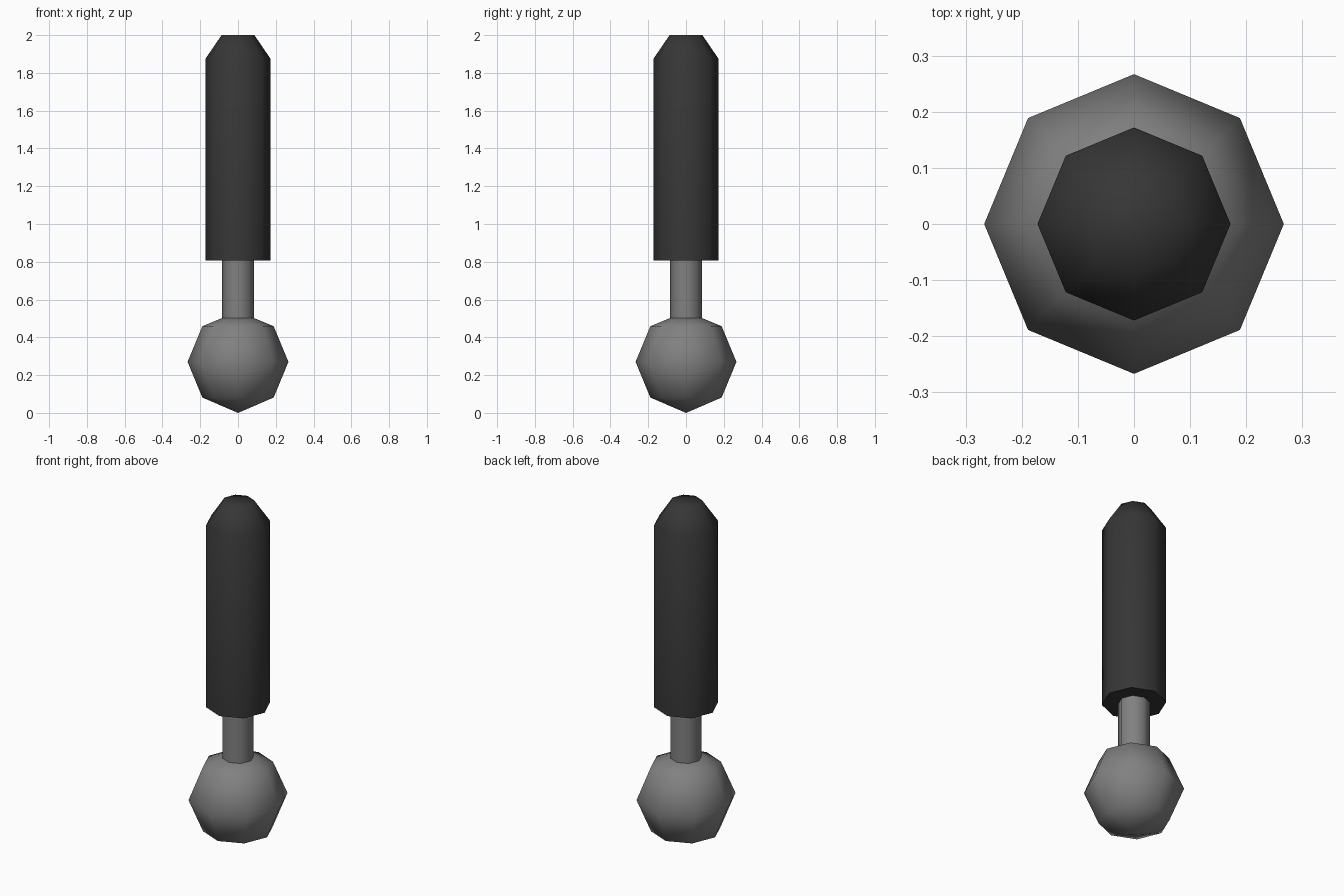
import bpy, bmesh, math

if "Cube" in bpy.data.objects:
    bpy.data.objects.remove(bpy.data.objects["Cube"])


def material(name, v):
    m = bpy.data.materials.new(name)
    m.diffuse_color = (v, v, v, 1)
    m.use_nodes = True
    m.node_tree.nodes["Principled BSDF"].inputs["Base Color"].default_value = m.diffuse_color
    return m


def lathe(name, profile, mat, sides=8):
    """Turn (radius, z) points, bottom to top, round the z axis."""
    bm = bmesh.new()
    rings = []
    for r, z in profile:
        n = sides if r > 0 else 1
        rings.append([bm.verts.new((r * math.cos(2 * math.pi * i / sides),
                                    r * math.sin(2 * math.pi * i / sides), z))
                      for i in range(n)])
    for a, b in zip(rings, rings[1:]):
        for i in range(sides):
            j = (i + 1) % sides
            if len(a) == 1:
                bm.faces.new((a[0], b[j], b[i]))
            else:
                bm.faces.new((a[i], a[j], b[j], b[i]))
    # close open ends
    for ring in (rings[0], rings[-1]):
        if len(ring) > 1:
            bm.faces.new(ring)
    bmesh.ops.recalc_face_normals(bm, faces=bm.faces)
    me = bpy.data.meshes.new(name)
    bm.to_mesh(me)
    bm.free()
    me.materials.append(mat)
    ob = bpy.data.objects.new(name, me)
    bpy.context.collection.objects.link(ob)
    bpy.ops.object.select_all(action='DESELECT')
    ob.select_set(True)
    bpy.context.view_layer.objects.active = ob
    bpy.ops.object.shade_smooth_by_angle(angle=math.radians(60))
    return ob


metal = material("grey metal", 0.22)
rubber = material("dark grip", 0.037)

# Ball: low-poly sphere, cut where the neck joins it
R, C = 0.267, 0.27
d = R * math.sqrt(0.5)
lathe("ball", [(0, 0.0), (d, C - d), (R, C), (d, C + d), (0.085, 0.502)], metal)

# Neck between ball and grip
lathe("neck", [(0.085, 0.502), (0.085, 0.81)], metal)

# Grip with a tapered end
lathe("grip", [(0.172, 0.807), (0.172, 1.875), (0.087, 2.0)], rubber)
